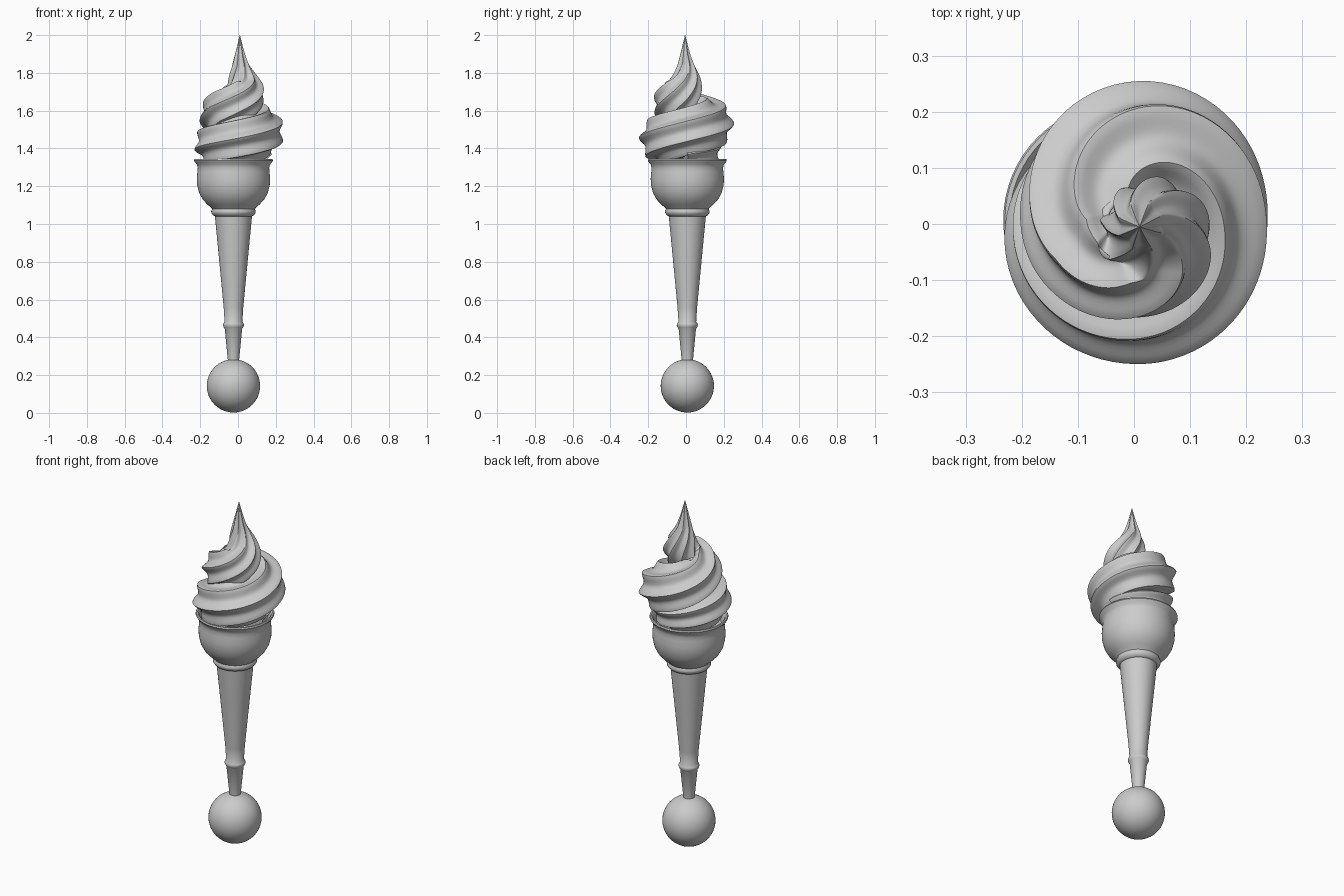
import bpy, bmesh, math
from mathutils import Vector

if "Cube" in bpy.data.objects:
    bpy.data.objects.remove(bpy.data.objects["Cube"])

CX, CY = -0.024, 0.007   # cone axis


def finish(bm, name, angle):
    bmesh.ops.recalc_face_normals(bm, faces=bm.faces)
    me = bpy.data.meshes.new(name)
    bm.to_mesh(me)
    bm.free()
    ob = bpy.data.objects.new(name, me)
    bpy.context.collection.objects.link(ob)
    bpy.ops.object.select_all(action='DESELECT')
    ob.select_set(True)
    bpy.context.view_layer.objects.active = ob
    bpy.ops.object.shade_smooth_by_angle(angle=math.radians(angle))
    return ob


def skin(bm, rings):
    """Join closed rings of points with quads and cap both ends."""
    vs = [[bm.verts.new(p) for p in ring] for ring in rings]
    n = len(vs[0])
    for a, b in zip(vs, vs[1:]):
        for i in range(n):
            j = (i + 1) % n
            bm.faces.new((a[i], a[j], b[j], b[i]))
    bm.faces.new(vs[0])
    bm.faces.new(vs[-1])


def lathe(name, profile, n=64):
    bm = bmesh.new()
    skin(bm, [[(CX + r * math.cos(math.tau * i / n), CY + r * math.sin(math.tau * i / n), z)
               for i in range(n)] for r, z in profile])
    return finish(bm, name, 40)


def catmull(p0, p1, p2, p3, t):
    return [0.5 * (2 * b + (c - a) * t + (2 * a - 5 * b + 4 * c - d) * t * t
                   + (3 * b - a - 3 * c + d) * t ** 3) for a, b, c, d in zip(p0, p1, p2, p3)]


# Ball at the foot
bm = bmesh.new()
bmesh.ops.create_uvsphere(bm, u_segments=48, v_segments=32, radius=0.141)
bmesh.ops.translate(bm, verts=bm.verts, vec=(CX, CY, 0.143))
finish(bm, "foot_ball", 40)

# Tapered handle with its small collar
lathe("handle", [(0.026, 0.25), (0.031, 0.29), (0.046, 0.445), (0.051, 0.452), (0.056, 0.464),
                 (0.054, 0.473), (0.047, 0.483), (0.052, 0.56), (0.075, 0.8), (0.099, 1.05)])

# Bowl with lower ring and flared lip
lathe("cone_bowl", [(0.097, 1.04), (0.108, 1.046), (0.117, 1.058), (0.118, 1.068), (0.113, 1.08),
                    (0.12, 1.088), (0.138, 1.103), (0.163, 1.13), (0.182, 1.165), (0.192, 1.205),
                    (0.194, 1.24), (0.191, 1.275), (0.189, 1.298), (0.194, 1.315), (0.204, 1.327),
                    (0.209, 1.336), (0.206, 1.344), (0.198, 1.344), (0.19, 1.335), (0.182, 1.31),
                    (0.178, 1.28), (0.05, 1.27)])

# Swirl of ice cream: star section swept up a closing spiral
# (degrees round the axis, distance from it, height, section radius)
PATH = [(0, 0.07, 1.37, 0.10), (90, 0.085, 1.385, 0.105), (180, 0.118, 1.42, 0.125),
        (270, 0.109, 1.45, 0.135), (360, 0.102, 1.487, 0.135), (450, 0.119, 1.53, 0.14),
        (535, 0.088, 1.585, 0.125), (605, 0.062, 1.635, 0.115), (690, 0.032, 1.70, 0.105),
        (745, 0.014, 1.775, 0.076), (770, 0.004, 1.85, 0.044), (780, 0.001, 1.92, 0.022),
        (780, 0.0, 2.0, 0.001)]
STEPS, SIDES, LOBES = 20, 96, 8
ext = [PATH[0]] + PATH + [PATH[-1]]
pts = [catmull(*ext[k:k + 4], s / STEPS) for k in range(len(PATH) - 1) for s in range(STEPS)]
pts.append(list(PATH[-1]))
cen = [Vector((0.01 + d * math.cos(math.radians(a)), -0.005 + d * math.sin(math.radians(a)), z))
       for a, d, z, r in pts]
rings, normal, prev = [], None, None
for i, c in enumerate(cen):
    tan = (cen[min(i + 8, len(cen) - 1)] - cen[max(i - 8, 0)]).normalized()
    if normal is None:
        normal = tan.cross(Vector((0, 0, 1))).normalized()
    else:
        normal = prev.rotation_difference(tan) @ normal
    normal = (normal - tan * normal.dot(tan)).normalized()
    prev = tan
    side = tan.cross(normal)
    twist = 1.2 * min(max((i / STEPS - 6.5) / 3.5, 0), 1)
    ring = []
    for k in range(SIDES):
        a = math.tau * k / SIDES
        r = pts[i][3] * (1.04 - 0.24 * math.sqrt(math.sin(a * LOBES / 2) ** 2 + 0.02))
        ring.append(c + (normal * math.cos(a + twist) + side * math.sin(a + twist)) * r)
    rings.append(ring)
bm = bmesh.new()
skin(bm, rings)
finish(bm, "ice_cream_swirl", 60)
